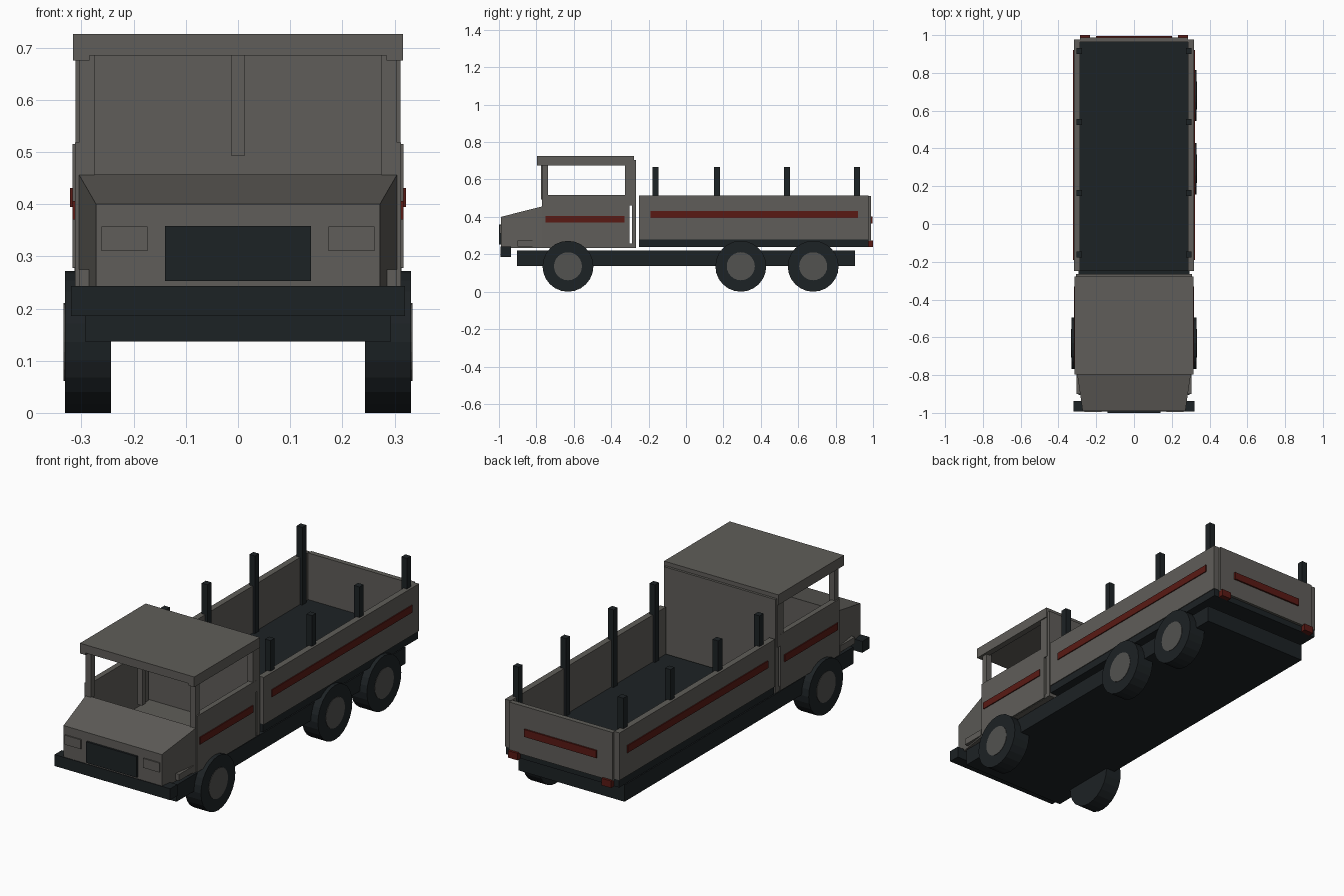
import bpy, bmesh, math

if "Cube" in bpy.data.objects:
    bpy.data.objects.remove(bpy.data.objects["Cube"])


def material(name, rgb):
    m = bpy.data.materials.new(name)
    m.diffuse_color = (*rgb, 1)
    m.use_nodes = True
    m.node_tree.nodes["Principled BSDF"].inputs["Base Color"].default_value = m.diffuse_color
    return m


BODY = material("body_grey", (0.115, 0.11, 0.10))
DARK = material("dark", (0.012, 0.016, 0.018))
RED = material("red", (0.10, 0.01, 0.007))
HUB = material("hub_grey", (0.085, 0.085, 0.08))


def finish(name, bm, mat):
    bmesh.ops.recalc_face_normals(bm, faces=bm.faces)
    me = bpy.data.meshes.new(name)
    bm.to_mesh(me)
    bm.free()
    me.materials.append(mat)
    ob = bpy.data.objects.new(name, me)
    bpy.context.collection.objects.link(ob)
    return ob


def box(name, x, y, z, mat=BODY):
    """Box from (min, max) ranges on each axis."""
    bm = bmesh.new()
    bmesh.ops.create_cube(bm, size=1)
    for v in bm.verts:
        v.co = [r[0] if c < 0 else r[1] for c, r in zip(v.co, (x, y, z))]
    return finish(name, bm, mat)


def pair(name, x, y, z, mat=BODY):
    """The same box on the right and left side."""
    box(name + "_right", x, y, z, mat)
    box(name + "_left", (-x[1], -x[0]), y, z, mat)


def disc(name, x, y, z, radius, mat, sides=24):
    """Cylinder lying along x."""
    bm = bmesh.new()
    bmesh.ops.create_cone(bm, cap_ends=True, segments=sides, radius1=radius,
                          radius2=radius, depth=x[1] - x[0])
    for v in bm.verts:
        a, b, c = v.co
        v.co = (c + (x[0] + x[1]) / 2, y + a, z + b)
    finish(name, bm, mat)


# Chassis and bumper
box("chassis", (-0.293, 0.293), (-0.904, 0.904), (0.137, 0.22), DARK)
box("front_bumper", (-0.32, 0.32), (-0.993, -0.936), (0.186, 0.243), DARK)

# Hood, tapered towards the front
hood = box("hood", (-0.305, 0.305), (-0.99, -0.765), (0.235, 0.457))
for v in hood.data.vertices:
    if v.co.y < -0.9:
        v.co.x *= 0.272 / 0.305
        if v.co.z > 0.4:
            v.co.z = 0.40
pair("front_step", (0.285, 0.305), (-0.90, -0.78), (0.243, 0.275))

# Grille and headlights
box("grille", (-0.14, 0.14), (-1.0, -0.985), (0.253, 0.358), DARK)
pair("headlight", (0.173, 0.262), (-0.996, -0.985), (0.31, 0.357))

# Cab
box("cab_floor", (-0.305, 0.305), (-0.77, -0.27), (0.235, 0.258))
box("cab_back_wall", (-0.308, 0.308), (-0.29, -0.266), (0.235, 0.705))
pair("door", (0.285, 0.312), (-0.768, -0.302), (0.237, 0.518))
pair("front_pillar", (0.275, 0.305), (-0.77, -0.738), (0.45, 0.685))
pair("rear_pillar", (0.278, 0.311), (-0.327, -0.28), (0.46, 0.685))
box("windscreen_divider", (-0.013, 0.013), (-0.775, -0.75), (0.493, 0.69))
box("roof", (-0.316, 0.316), (-0.797, -0.278), (0.685, 0.726))
pair("roof_rail", (0.285, 0.316), (-0.797, -0.278), (0.675, 0.69))
pair("door_stripe", (0.31, 0.317), (-0.75, -0.33), (0.371, 0.406), RED)

# Cargo bed
box("bed_floor", (-0.313, 0.313), (-0.25, 0.975), (0.24, 0.28), DARK)
pair("bed_side", (0.286, 0.317), (-0.25, 0.977), (0.278, 0.515))
box("tailgate", (-0.286, 0.286), (0.963, 0.988), (0.27, 0.513))
pair("bed_stripe", (0.315, 0.322), (-0.19, 0.92), (0.395, 0.431), RED)
box("tailgate_stripe", (-0.2, 0.2), (0.985, 0.996), (0.365, 0.402), RED)
pair("tail_light", (0.232, 0.285), (0.97, 1.0), (0.24, 0.275), RED)

# Stakes along both bed sides
for i, y in enumerate((-0.162, 0.165, 0.541, 0.915)):
    pair(f"stake_{i + 1}", (0.274, 0.305), (y - 0.016, y + 0.016), (0.27, 0.668), DARK)

# Wheels: three on the right, only the front one on the left
for name, side, y in (("front_right", 1, -0.631), ("front_left", -1, -0.631),
                      ("middle_right", 1, 0.293), ("rear_right", 1, 0.68)):
    span = lambda a, b: (a, b) if side > 0 else (-b, -a)
    disc("tyre_" + name, span(0.243, 0.332), y, 0.136, 0.136, DARK)
    disc("hub_" + name, span(0.30, 0.334), y, 0.136, 0.075, HUB)
